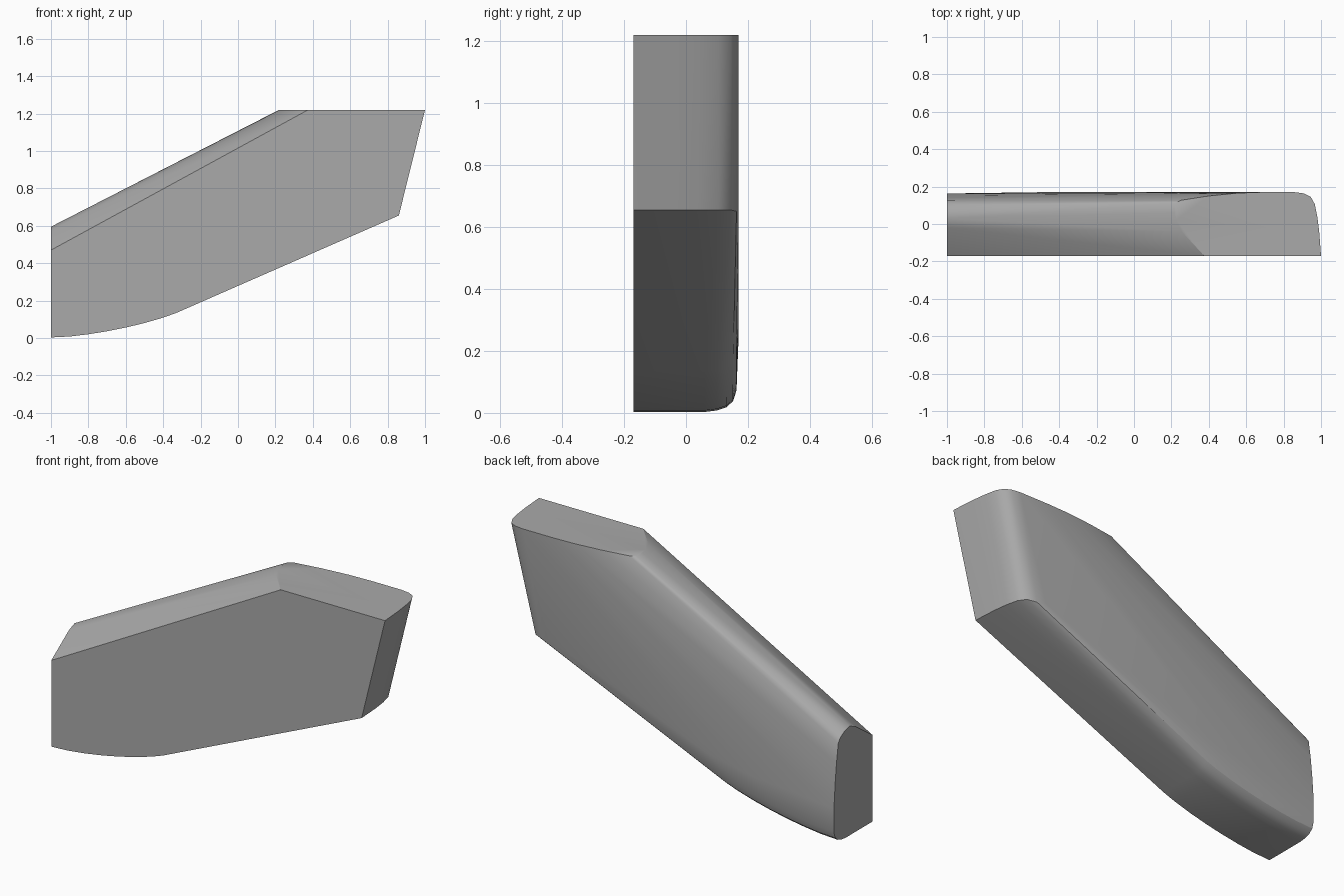
import bpy, bmesh, math

if "Cube" in bpy.data.objects:
    bpy.data.objects.remove(bpy.data.objects["Cube"])

FRONT, BACK = -0.17, 0.17

grey = bpy.data.materials.new("plain grey")
grey.diffuse_color = (0.4, 0.4, 0.4, 1)
grey.use_nodes = True
grey.node_tree.nodes["Principled BSDF"].inputs["Base Color"].default_value = grey.diffuse_color

# Flat front outline corners
points = [(-1, FRONT, 0.47), (0.375, FRONT, 1.22), (1, FRONT, 1.22)]

# Left end cap: rounded upper corner and slightly bowed back (y, z)
points += [(-1, y, z) for y, z in [
    (-0.02, 0.575), (0.03, 0.595), (0.07, 0.585), (0.105, 0.565),
    (0.125, 0.54), (0.14, 0.44), (0.152, 0.33), (0.162, 0.2)]]

# Flat top cap outline (x, y)
points += [(x, y, 1.22) for x, y in [
    (0.255, -0.04), (0.225, 0.02), (0.22, 0.06), (0.22, 0.11), (0.25, 0.127),
    (0.4, 0.15), (0.55, 0.165), (0.68, BACK), (0.86, BACK), (0.91, 0.163),
    (0.945, 0.145), (0.967, 0.105), (0.98, 0.04), (0.99, -0.04)]]

# Lower right corner, rounded towards the back
points += [(0.86, FRONT, 0.655), (0.852, -0.04, 0.655), (0.842, 0.04, 0.655),
           (0.827, 0.105, 0.655), (0.8, 0.145, 0.655), (0.75, 0.163, 0.65),
           (0.7, BACK, 0.66)]

# Curved underside swept across the depth, rolling up into the back
keel = [(-1, 0.003), (-0.9, 0.008), (-0.8, 0.02), (-0.7, 0.036),
        (-0.6, 0.056), (-0.5, 0.08), (-0.4, 0.109), (-0.33, 0.134)]
for y, lift in [(FRONT, 0), (0.06, 0), (0.1, 0.005), (0.13, 0.015),
                (0.152, 0.035), (0.163, 0.07)]:
    points += [(x, y, z + lift) for x, z in keel]
points += [(-0.5, BACK, 0.25), (-0.25, BACK, 0.3)]

# Skin the outline points into one solid panel
bm = bmesh.new()
for p in points:
    bm.verts.new(p)
hull = bmesh.ops.convex_hull(bm, input=bm.verts)
loose = [v for v in bm.verts if not v.link_faces]
bmesh.ops.delete(bm, geom=loose, context='VERTS')
bmesh.ops.dissolve_limit(bm, angle_limit=math.radians(0.3),
                         verts=bm.verts, edges=bm.edges)
bmesh.ops.recalc_face_normals(bm, faces=bm.faces)

mesh = bpy.data.meshes.new("rounded_panel")
bm.to_mesh(mesh)
bm.free()
mesh.materials.append(grey)
panel = bpy.data.objects.new("rounded_panel", mesh)
bpy.context.collection.objects.link(panel)

# Smooth the rolled edges, keep the cap edges sharp
bpy.context.view_layer.objects.active = panel
panel.select_set(True)
bpy.ops.object.shade_smooth_by_angle(angle=math.radians(30))
